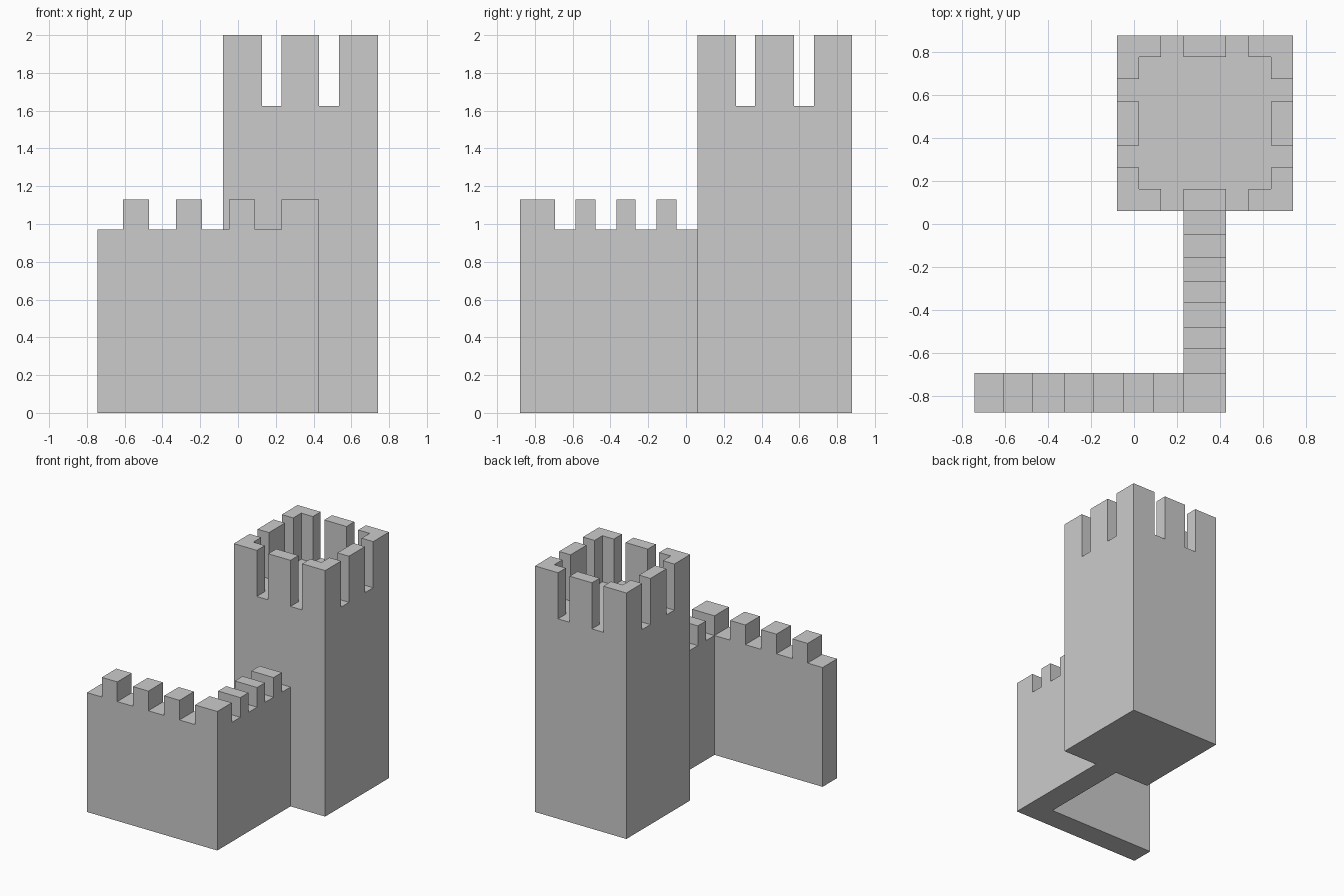
import bpy, bmesh
from math import radians
from mathutils import Vector

if "Cube" in bpy.data.objects:
    bpy.data.objects.remove(bpy.data.objects["Cube"])


def stepped_block(name, xs, ys, zs, layers, is_joint):
    """Solid on a plan grid; layers(i, j) is how many z-layers each cell fills.
    Only outer faces are made; the hidden joint face is left open."""
    bm = bmesh.new()
    cuts = (xs, ys, zs)
    n = [len(c) - 1 for c in cuts]

    def filled(c):
        return all(0 <= c[k] < n[k] for k in range(3)) and c[2] < layers(c[0], c[1])

    for i in range(n[0]):
        for j in range(n[1]):
            for k in range(n[2]):
                cell = (i, j, k)
                if not filled(cell):
                    continue
                for axis in range(3):
                    u, v = (axis + 1) % 3, (axis + 2) % 3
                    for side in (0, 1):
                        nb = list(cell)
                        nb[axis] += 2 * side - 1
                        if filled(nb):
                            continue
                        ring = []
                        for du, dv in ((0, 0), (1, 0), (1, 1), (0, 1)):
                            p = Vector()
                            p[axis] = cuts[axis][cell[axis] + side]
                            p[u] = cuts[u][cell[u] + du]
                            p[v] = cuts[v][cell[v] + dv]
                            ring.append(p)
                        if is_joint(sum(ring, Vector()) / 4):
                            continue
                        if not side:
                            ring.reverse()
                        bm.faces.new([bm.verts.new(p) for p in ring])
    # Weld the cells and merge flat regions into clean faces
    bmesh.ops.remove_doubles(bm, verts=bm.verts[:], dist=0.0005)
    bmesh.ops.dissolve_limit(bm, angle_limit=radians(1),
                             verts=bm.verts[:], edges=bm.edges[:])
    mesh = bpy.data.meshes.new(name)
    bm.to_mesh(mesh)
    bm.free()
    obj = bpy.data.objects.new(name, mesh)
    bpy.context.collection.objects.link(obj)
    return obj


WALL_X = (0.23, 0.43)
WALL_Z = 0.97
JOIN_Y = 0.06


# Where the wall runs into the front of the tower
def joint(p):
    return (abs(p.y - JOIN_Y) < 0.001 and WALL_X[0] < p.x < WALL_X[1]
            and p.z < WALL_Z - 0.01)


# Square tower with a notched parapet around a flat roof
def tower_layers(i, j):
    border = i in (0, 6) or j in (0, 6)
    gap = i in (2, 4) or j in (2, 4)
    return 3 if border and not gap else 2


tower_x = [-0.08, 0.023, 0.127, 0.23, 0.43, 0.535, 0.638, 0.742]
tower_y = [JOIN_Y, 0.163, 0.264, 0.366, 0.571, 0.677, 0.78, 0.88]
stepped_block("tower", tower_x, tower_y, [0, WALL_Z, 1.625, 2.0],
              tower_layers, joint)


# L-shaped wall with alternating battlements
def wall_layers(i, j):
    if j != 0 and i != 7:
        return 0
    return 2 if (i + j) % 2 else 1


wall_x = [-0.743, -0.608, -0.47, -0.327, -0.19, -0.048, 0.09, *WALL_X]
wall_y = [-0.88, -0.694, -0.584, -0.48, -0.369, -0.268, -0.157, -0.05, JOIN_Y]
stepped_block("battlement_wall", wall_x, wall_y, [0, WALL_Z, 1.13],
              wall_layers, joint)
